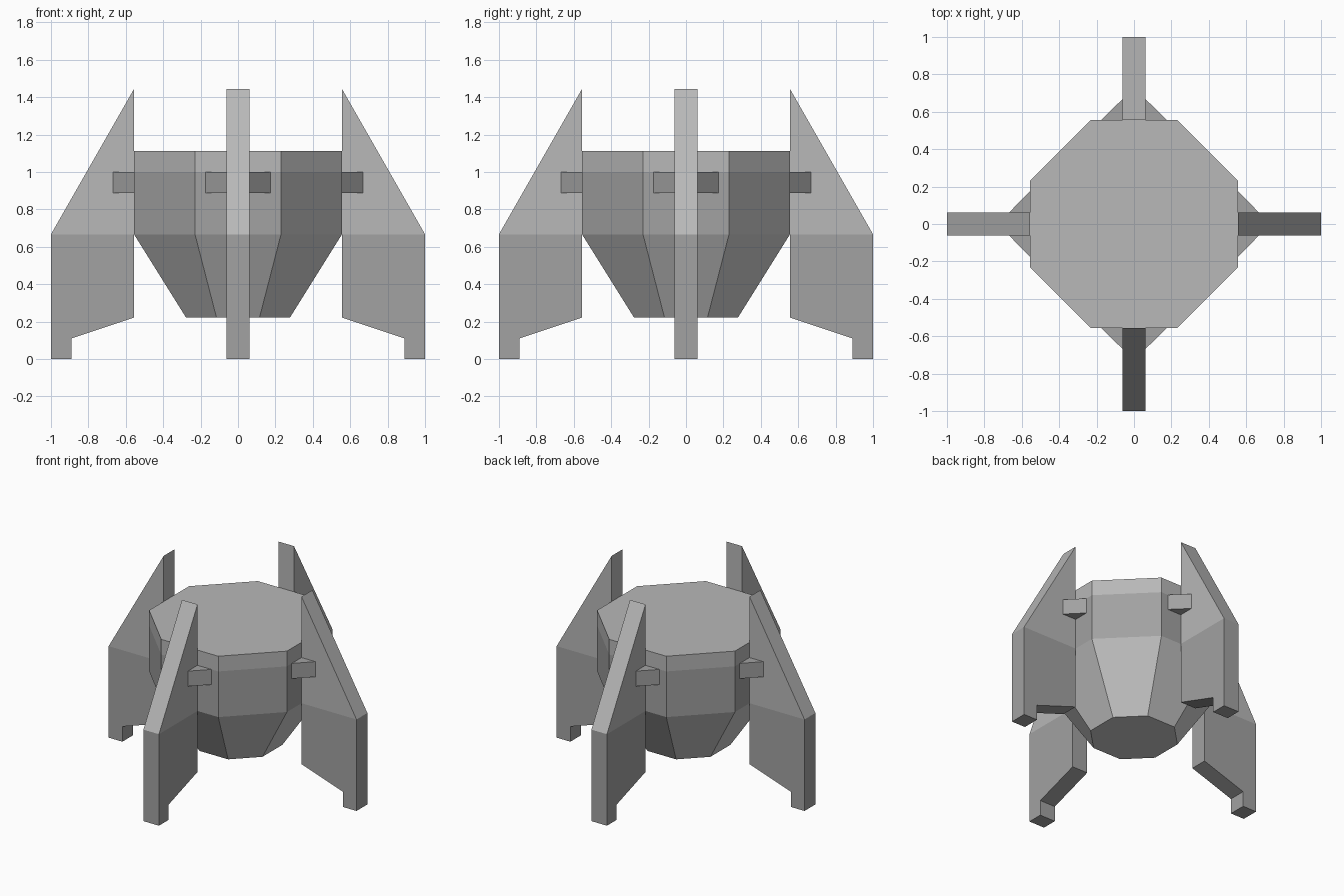
import bpy, bmesh
from math import pi
from mathutils import Matrix

if "Cube" in bpy.data.objects:
    bpy.data.objects.remove(bpy.data.objects["Cube"])

# Three greys: upper panels, middle panels, tapered underside
GREYS = []
for label, v in (("upper_grey", 0.48), ("middle_grey", 0.36), ("underside_grey", 0.6)):
    mat = bpy.data.materials.new(label)
    mat.diffuse_color = (v, v, v, 1)
    mat.use_nodes = True
    mat.node_tree.nodes["Principled BSDF"].inputs["Base Color"].default_value = mat.diffuse_color
    GREYS.append(mat)


def finish(name, bm, pick):
    """Make the object; pick(face centre) gives the grey for each face."""
    bmesh.ops.recalc_face_normals(bm, faces=bm.faces)
    for f in bm.faces:
        f.material_index = pick(f.calc_center_median())
    mesh = bpy.data.meshes.new(name)
    bm.to_mesh(mesh)
    bm.free()
    for mat in GREYS:
        mesh.materials.append(mat)
    obj = bpy.data.objects.new(name, mesh)
    bpy.context.collection.objects.link(obj)
    return obj


def prism(name, points, offset, angle, pick, split=None):
    """Extrude a closed 3D outline by offset, then turn it about z."""
    bm = bmesh.new()
    face = bm.faces.new([bm.verts.new(p) for p in points])
    ext = bmesh.ops.extrude_face_region(bm, geom=[face], use_keep_orig=True)
    moved = [g for g in ext["geom"] if isinstance(g, bmesh.types.BMVert)]
    bmesh.ops.translate(bm, verts=moved, vec=offset)
    if split:
        bmesh.ops.bisect_plane(bm, geom=bm.verts[:] + bm.edges[:] + bm.faces[:],
                               dist=1e-5, plane_co=(0, 0, split), plane_no=(0, 0, 1))
    bmesh.ops.rotate(bm, verts=bm.verts, cent=(0, 0, 0),
                     matrix=Matrix.Rotation(angle, 3, 'Z'))
    return finish(name, bm, pick)


# Octagonal body: stacked rings (half width, half flat-side length, height)
bm = bmesh.new()
rings = []
for a, b, z in [(0.278, 0.115, 0.222), (0.556, 0.23, 0.667),
                (0.556, 0.23, 1.0), (0.556, 0.23, 1.111)]:
    outline = [(a, -b), (a, b), (b, a), (-b, a),
               (-a, b), (-a, -b), (-b, -a), (b, -a)]
    rings.append([bm.verts.new((x, y, z)) for x, y in outline])
for low, high in zip(rings, rings[1:]):
    for i in range(8):
        j = (i + 1) % 8
        bm.faces.new((low[i], low[j], high[j], high[i]))
bm.faces.new(rings[0])
bm.faces.new(rings[-1])
finish("body", bm, lambda c: 0 if c.z > 1 else 1 if c.z > 0.667 else 2)

# Four fin legs with feet, each with a pair of wedge brackets
T = 0.0625
fin = [(0.556, 0.222), (0.889, 0.111), (0.889, 0), (1, 0), (1, 0.667), (0.556, 1.444)]
for k, side in enumerate(("right", "back", "left", "front")):
    angle = k * pi / 2
    prism(f"fin_leg_{side}", [(x, -T, z) for x, z in fin], (0, 2 * T, 0), angle,
          lambda c: 0 if c.z > 0.667 else 1, split=0.667)
    for s, tag in ((1, "a"), (-1, "b")):
        wedge = [(0.556, s * T), (0.667, s * T), (0.556, s * 0.175)]
        prism(f"bracket_{side}_{tag}", [(x, y, 0.889) for x, y in wedge],
              (0, 0, 0.111), angle, lambda c: 1)
